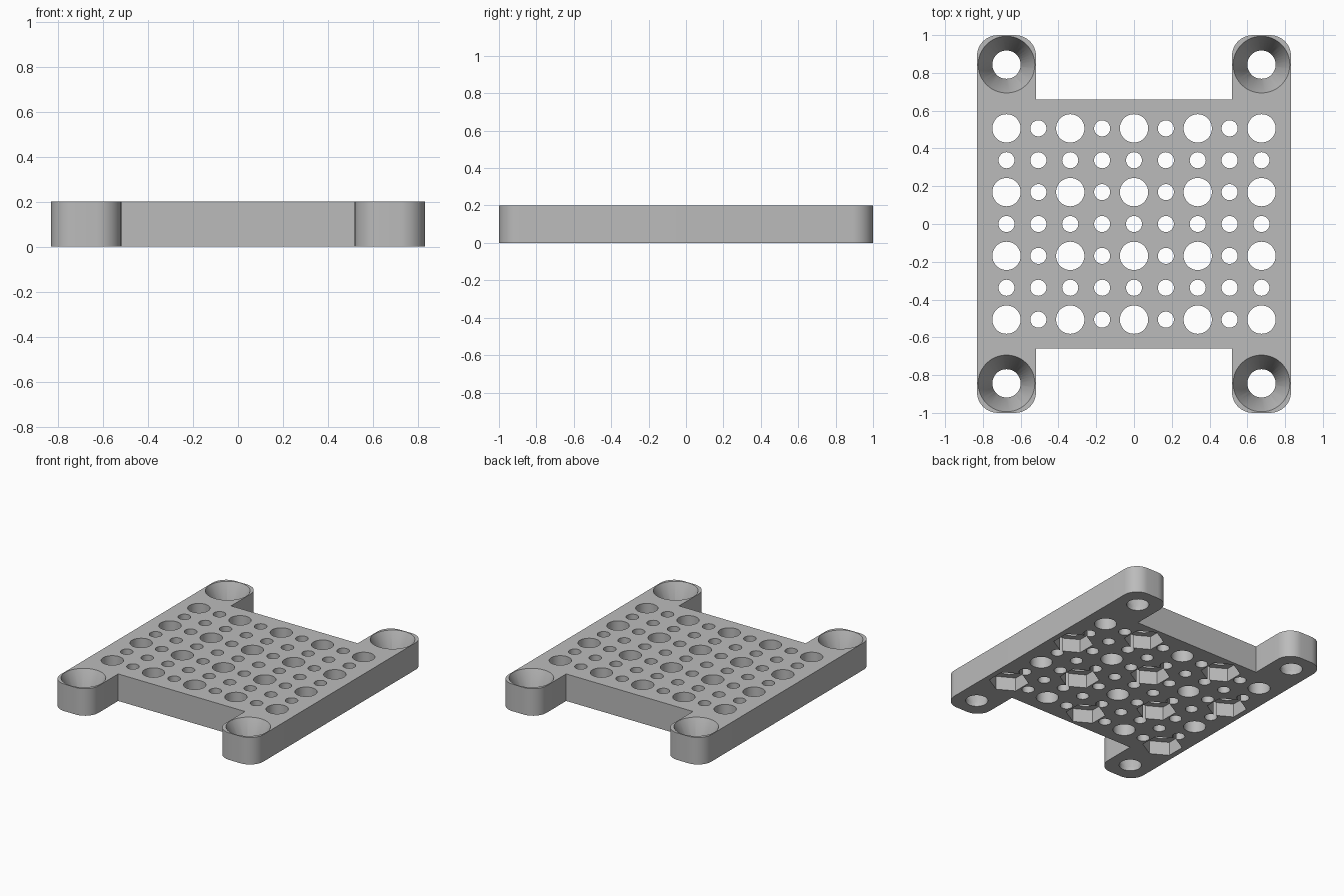
import bpy, bmesh, math
from mathutils import Matrix

cube = bpy.data.objects.get("Cube")
if cube:
    bpy.data.objects.remove(cube, do_unlink=True)

PITCH = 0.16875          # hole grid spacing
THICK = 0.2
LUG = 0.156              # half width of a corner lug
FILLET = 0.11
LUG_X, LUG_Y = 4 * PITCH, 5 * PITCH
BODY_Y = 0.66

grey = bpy.data.materials.new("plain_grey")
grey.use_nodes = True
COLOUR = (0.5, 0.5, 0.5, 1)
grey.diffuse_color = COLOUR
grey.node_tree.nodes["Principled BSDF"].inputs["Base Color"].default_value = COLOUR


def make_object(name, bm):
    bmesh.ops.recalc_face_normals(bm, faces=bm.faces)
    mesh = bpy.data.meshes.new(name)
    bm.to_mesh(mesh)
    bm.free()
    mesh.materials.append(grey)
    obj = bpy.data.objects.new(name, mesh)
    bpy.context.collection.objects.link(obj)
    return obj


def add_drum(bm, x, y, z0, z1, r0, r1, sides):
    """Cylinder, cone or prism between two heights."""
    bmesh.ops.create_cone(bm, cap_ends=True, segments=sides, radius1=r0, radius2=r1,
                          depth=z1 - z0, matrix=Matrix.Translation((x, y, (z0 + z1) / 2)))


def arc(cx, cy, start, steps=12):
    return [(cx + FILLET * math.cos(a), cy + FILLET * math.sin(a))
            for a in (start + math.pi / 2 * i / steps for i in range(steps + 1))]


# Plate outline: one quarter, mirrored into the others
inset = LUG - FILLET
quarter = arc(LUG_X + inset, LUG_Y + inset, 0)
quarter += arc(LUG_X - inset, LUG_Y + inset, math.pi / 2)
quarter.append((LUG_X - LUG, BODY_Y))
outline = list(quarter)
outline += [(-x, y) for x, y in reversed(quarter)]
outline += [(-x, -y) for x, y in quarter]
outline += [(x, -y) for x, y in reversed(quarter)]

bm = bmesh.new()
base = bm.faces.new([bm.verts.new((x, y, 0)) for x, y in outline])
top = bmesh.ops.extrude_face_region(bm, geom=[base])["geom"]
bmesh.ops.translate(bm, vec=(0, 0, THICK),
                    verts=[v for v in top if isinstance(v, bmesh.types.BMVert)])
plate = make_object("perforated_plate", bm)

# Through holes: large ones where both grid indices are even
holes = bmesh.new()
pockets = bmesh.new()
for i in range(9):
    for j in range(7):
        x, y = (i - 4) * PITCH, (j - 3) * PITCH
        large = i % 2 == 0 and j % 2 == 0
        r = 0.075 if large else 0.0425
        add_drum(holes, x, y, -0.1, THICK + 0.1, r, r, 48 if large else 32)
        # Hexagonal nut pockets underneath every other large hole
        if large and (i + j) % 4 == 0:
            add_drum(pockets, x, y, -0.1, 0.1, 0.134, 0.134, 6)

# Screw holes and their countersinks in the lugs
sinks = bmesh.new()
for sx in (-1, 1):
    for sy in (-1, 1):
        x, y = sx * LUG_X, sy * LUG_Y
        add_drum(holes, x, y, -0.1, THICK + 0.1, 0.075, 0.075, 48)
        slope = (0.15 - 0.075) / 0.17
        add_drum(sinks, x, y, 0.02, THICK + 0.01,
                 0.15 - slope * 0.18, 0.15 + slope * 0.01, 48)

# Cut everything from the plate
for name, bm in (("hole_cutter", holes), ("pocket_cutter", pockets), ("countersink_cutter", sinks)):
    cutter = make_object(name, bm)
    bpy.context.view_layer.objects.active = plate
    mod = plate.modifiers.new(name, "BOOLEAN")
    mod.operation = "DIFFERENCE"
    mod.solver = "EXACT"
    mod.object = cutter
    bpy.ops.object.modifier_apply(modifier=mod.name)
    bpy.data.objects.remove(cutter, do_unlink=True)

bpy.ops.object.select_all(action="DESELECT")
plate.select_set(True)
bpy.context.view_layer.objects.active = plate
bpy.ops.object.shade_smooth_by_angle(angle=math.radians(30))
